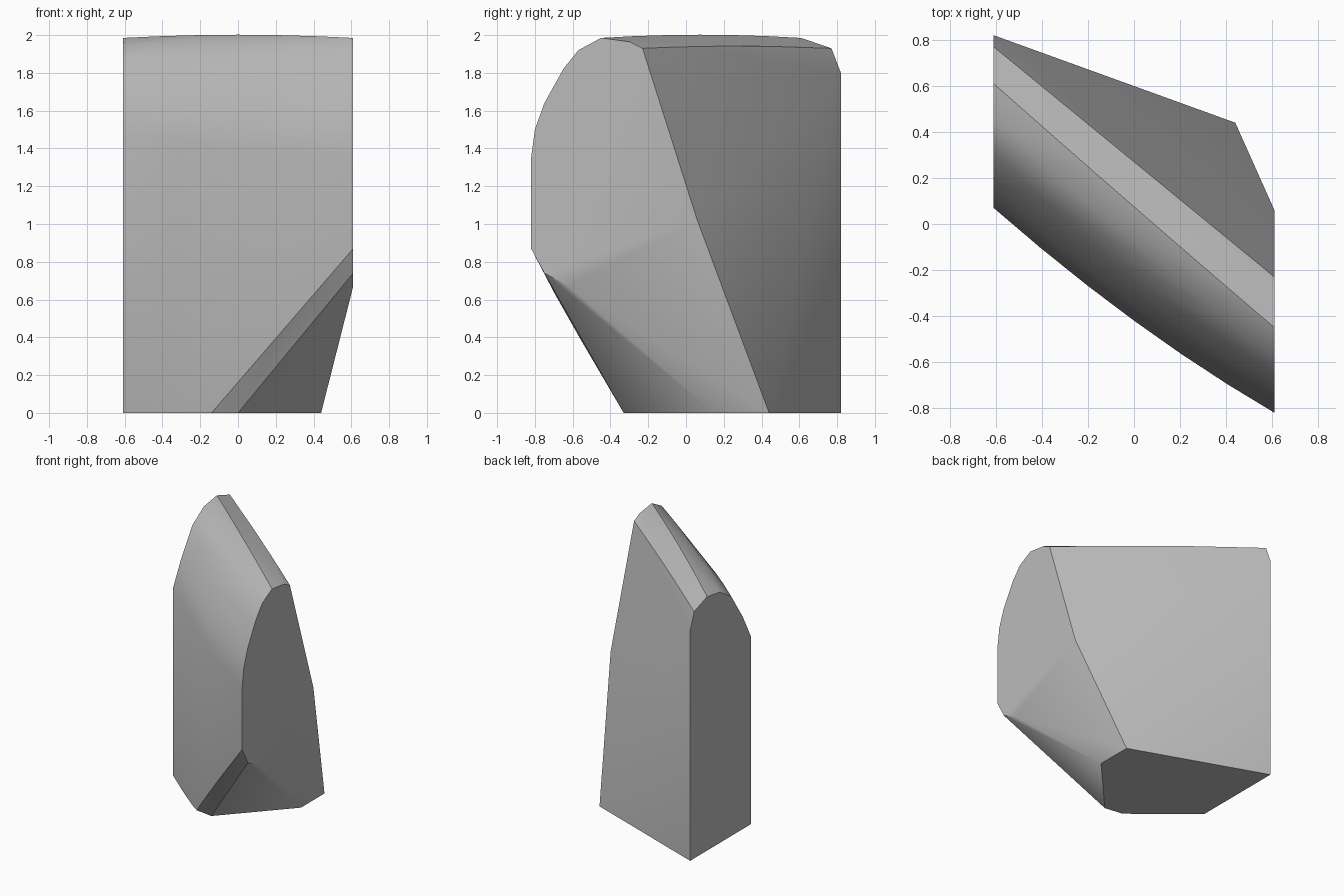
import bpy, bmesh, math
from mathutils import Vector

cube = bpy.data.objects.get("Cube")
if cube:
    bpy.data.objects.remove(cube)

HALF = 0.61

# Matching (y, z) outlines of the two flat ends, from back edge over the crest to front
left_end = [(.82, 1.8), (.77, 1.93), (.61, 1.985), (.45, 1.96), (.31, 1.87), (.17, 1.66), (.07, 1.47)]
right_end = [(-.19, 1.8), (-.23, 1.93), (-.45, 1.985), (-.57, 1.92), (-.75, 1.64), (-.8, 1.5), (-.82, 1.35)]
# How far each outline point swells outwards mid-way, in y and z
swell = [(0, 0), (0, .012), (-.005, .017), (-.02, .015), (-.035, .01), (-.045, 0), (-.045, 0)]

points = []
steps = 6
for i in range(steps + 1):
    t = i / steps
    x = HALF * (2 * t - 1)
    bow = 4 * t * (1 - t)
    for (ya, za), (yb, zb), (sy, sz) in zip(left_end, right_end, swell):
        points.append((x, ya + (yb - ya) * t + sy * bow, za + (zb - za) * t + sz * bow))
    # Foot of the front face, rising where the lower corner is cut away
    foot_z = max(0, (x + .14) / .75 * .87)
    points.append((x, .07 - .89 * t - .045 * bow, foot_z))

# Base outline and the cut lower corner
points += [(-HALF, .82, 0), (.44, .44, 0), (.44, .15, 0), (0, -.33, 0), (-.14, -.31, 0)]
points += [(HALF, .06, 1.02), (HALF, -.62, .67), (HALF, -.75, .74), (HALF, -.3, 1.965), (HALF, -.65, 1.82)]

bm = bmesh.new()
for p in points:
    bm.verts.new(Vector(p))
hull = bmesh.ops.convex_hull(bm, input=bm.verts)
spare = {g for key in ("geom_interior", "geom_unused") for g in hull[key] if isinstance(g, bmesh.types.BMVert)}
bmesh.ops.delete(bm, geom=list(spare), context='VERTS')
# Merge the flat ends and base into single faces
bmesh.ops.dissolve_limit(bm, angle_limit=math.radians(.5), verts=bm.verts, edges=bm.edges)
bmesh.ops.recalc_face_normals(bm, faces=bm.faces)

mesh = bpy.data.meshes.new("rock")
bm.to_mesh(mesh)
bm.free()
rock = bpy.data.objects.new("rock", mesh)
bpy.context.collection.objects.link(rock)

# Plain grey stone
stone = bpy.data.materials.new("grey stone")
stone.use_nodes = True
color = (.5, .5, .5, 1)
stone.diffuse_color = color
stone.node_tree.nodes["Principled BSDF"].inputs["Base Color"].default_value = color
mesh.materials.append(stone)

bpy.context.view_layer.objects.active = rock
rock.select_set(True)
bpy.ops.object.shade_smooth_by_angle(angle=math.radians(30))
